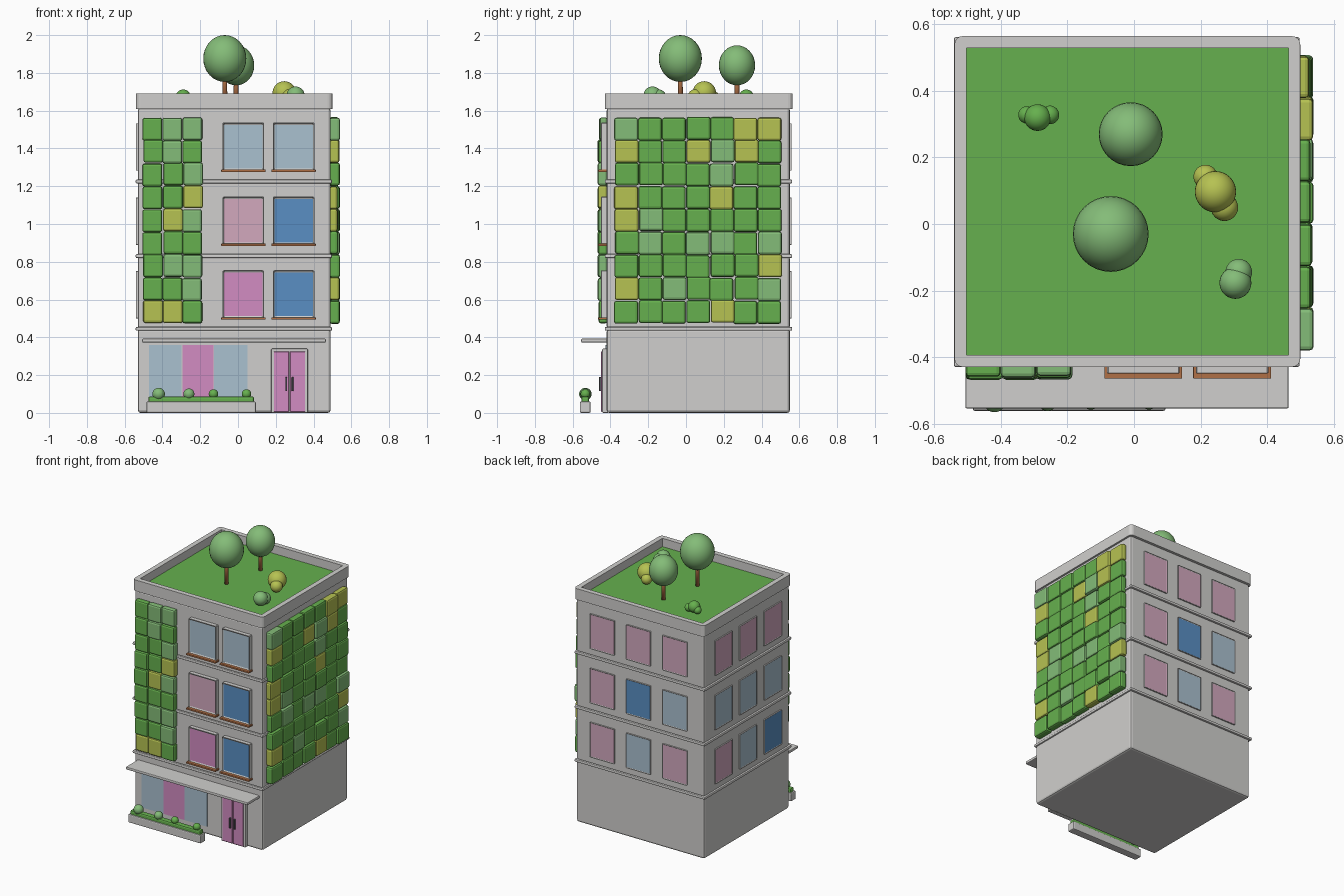
import bpy, bmesh, math, random
from mathutils import Matrix, Vector

random.seed(4)
if "Cube" in bpy.data.objects:
    bpy.data.objects.remove(bpy.data.objects["Cube"], do_unlink=True)


def material(name, r, g, b):
    # 8-bit screen colour to linear
    lin = [((c / 255 + 0.055) / 1.055) ** 2.4 for c in (r, g, b)] + [1]
    m = bpy.data.materials.new(name)
    m.use_nodes = True
    m.diffuse_color = lin
    m.node_tree.nodes["Principled BSDF"].inputs["Base Color"].default_value = lin
    return m


WALL = material("pale_grey_wall", 208, 207, 205)
DARK = material("dark_grey_metal", 90, 92, 96)
SKY = material("pale_blue_glass", 170, 193, 208)
PINK = material("pink", 210, 140, 194)
ROSE = material("pale_pink_glass", 210, 168, 190)
BLUE = material("blue_glass", 90, 143, 196)
GREEN = material("leaf_green", 102, 176, 78)
LIGHT = material("soft_green", 132, 188, 120)
YELLOW = material("yellow_green", 182, 194, 82)
WOOD = material("wood", 176, 112, 70)


def finish(name, bm, mats, bevel=0.0, segments=2, smooth=False):
    me = bpy.data.meshes.new(name)
    bm.to_mesh(me)
    bm.free()
    for m in mats:
        me.materials.append(m)
    ob = bpy.data.objects.new(name, me)
    bpy.context.collection.objects.link(ob)
    if smooth:
        me.shade_smooth()
    if bevel:
        mod = ob.modifiers.new("soft_edges", "BEVEL")
        mod.width, mod.segments, mod.limit_method = bevel, segments, "ANGLE"
    return ob


def box_mesh(x0, x1, y0, y1, z0, z1):
    bm = bmesh.new()
    size = Matrix.Diagonal((x1 - x0, y1 - y0, z1 - z0, 1))
    mid = Matrix.Translation(((x0 + x1) / 2, (y0 + y1) / 2, (z0 + z1) / 2))
    bmesh.ops.create_cube(bm, size=1, matrix=mid @ size)
    return bm


def box(name, x0, x1, y0, y1, z0, z1, mat, bevel=0.0, segments=2):
    return finish(name, box_mesh(x0, x1, y0, y1, z0, z1), [mat], bevel, segments)


def ball(name, x, y, z, r, mat, rz=None):
    bm = bmesh.new()
    bmesh.ops.create_uvsphere(bm, u_segments=32, v_segments=16, radius=1,
                              matrix=Matrix.Translation((x, y, z)) @ Matrix.Diagonal((r, r, rz or r, 1)))
    return finish(name, bm, [mat], smooth=True)


def window(name, x, y, turn, w, z0, h, depth, rim, glass):
    # Frame with a recessed pane, built facing -y and turned into place
    bm = box_mesh(-w / 2, w / 2, -depth, 0.01, 0, h)
    bm.faces.ensure_lookup_table()
    pane = min(bm.faces, key=lambda f: f.calc_center_median().y)
    bmesh.ops.inset_region(bm, faces=[pane], thickness=rim)
    pane.material_index = 1
    bmesh.ops.translate(bm, verts=pane.verts, vec=(0, depth * 0.4, 0))
    ob = finish(name, bm, [WALL, glass], depth * 0.12, 1)
    ob.location, ob.rotation_euler = (x, y, z0), (0, 0, turn)
    return ob


# Storeys and the ledges between them
L, R, F, B = -0.53, 0.49, -0.42, 0.55
levels = [0, 0.445, 0.83, 1.225, 1.615]
for i in range(4):
    box(f"storey_{i + 1}", L, R, F, B, levels[i], levels[i + 1], WALL, 0.014)
    if i:
        box(f"ledge_{i}", L - 0.012, R + 0.008, F - 0.01, B + 0.012,
            levels[i] - 0.01, levels[i] + 0.01, WALL, 0.006)

# Parapet with sunken lawn
bm = box_mesh(L - 0.01, R + 0.01, F - 0.01, B + 0.015, 1.61, 1.69)
uprights = [e for e in bm.edges if abs(e.verts[0].co.z - e.verts[1].co.z) > 0.01]
bmesh.ops.bevel(bm, geom=uprights, offset=0.025, segments=4, profile=0.5, affect="EDGES")
top = max(bm.faces, key=lambda f: f.calc_center_median().z)
bmesh.ops.inset_region(bm, faces=[top], thickness=0.036)
lawn = bmesh.ops.extrude_discrete_faces(bm, faces=[top])["faces"][0]
bmesh.ops.translate(bm, verts=lawn.verts, vec=(0, 0, -0.06))
lawn.material_index = 1
finish("parapet_and_lawn", bm, [WALL, GREEN], 0.005)

# Front windows with wooden sills, lowest row first
panes = {"s": SKY, "p": PINK, "r": ROSE, "b": BLUE}
sills = [0.5, 0.89, 1.282]
for z, row in zip(sills, ["pb", "rb", "ss"]):
    for x, key in zip((0.028, 0.295), row):
        window("front_window", x, F, 0, 0.218, z, 0.255, 0.032, 0.013, panes[key])
        box("window_sill", x - 0.117, x + 0.117, F - 0.045, F, z - 0.006, z + 0.006, WOOD, 0.002)

# Back and side windows, lowest row first
for z, back, side in zip(sills, ["rsr", "rbs", "rrr"], ["rsb", "sss", "rrr"]):
    for i in range(3):
        window("back_window", 0.28 - 0.29 * i, B, math.pi, 0.195, z, 0.25, 0.01, 0.006, panes[back[i]])
        window("side_window", L, 0.335 - 0.28 * i, -math.pi / 2, 0.195, z, 0.25, 0.01, 0.006, panes[side[i]])


# Planted wall panels: rows from the top, dot = leaf, l = soft, y = yellow
leaf = {".": GREEN, "l": LIGHT, "y": YELLOW}


def green_wall(name, rows, start, width, turn, origin):
    step_z = 1.09 / len(rows)
    for r, row in enumerate(rows):
        step = width / len(row)
        for c, key in enumerate(row):
            out = 0.036 + random.uniform(0, 0.014)
            wob = random.uniform(-0.004, 0.004)
            u, z = start + step * c + wob, 1.565 - step_z * (r + 1) + wob
            ob = box(name, u, u + step, -out, 0.004, z, z + step_z, leaf[key], 0.012, 2)
            ob.location, ob.rotation_euler = origin, (0, 0, turn)


green_wall("front_wall_panel",
           [".ll", ".l.", "..l", "..y", ".yl", "...", ".ll", "..l", "yy."],
           -0.503, 0.315, 0, (0, F, 0))
green_wall("right_wall_panel",
           ["l....yy", "y..yly.", "....l..", "y...y..", "yl.....",
            ".l.ll.l", "......y", "y.l...l", "....y.."],
           -0.378, 0.885, math.pi / 2, (R, 0, 0))

# Shopfront panes and canopy
for x0, x1, mat in ((-0.47, -0.298, SKY), (-0.295, -0.13, PINK), (-0.127, 0.05, SKY)):
    box("shop_pane", x0, x1, F - 0.006, F + 0.002, 0.06, 0.36, mat)
box("canopy", -0.507, 0.465, -0.555, F + 0.01, 0.373, 0.393, WALL, 0.005)

# Double door
box("door_frame", 0.175, 0.37, F - 0.024, F + 0.01, 0, 0.34, WALL, 0.006)
for side in (-1, 1):
    a, b = sorted((0.2725 + side * 0.003, 0.2725 + side * 0.083))
    box("door_leaf", a, b, F - 0.03, F, 0.006, 0.325, PINK, 0.002, 1)
    h = 0.2725 + side * 0.017
    box("door_handle", h - 0.005, h + 0.005, F - 0.04, F - 0.025, 0.115, 0.19, DARK, 0.002, 1)

# Front planter
box("planter", -0.485, 0.095, -0.562, -0.505, 0, 0.06, WALL, 0.007)
box("planter_hedge", -0.475, 0.085, -0.554, -0.513, 0.05, 0.087, GREEN, 0.01)
for x, r in ((-0.42, 0.033), (-0.26, 0.029), (-0.13, 0.025), (0.045, 0.025)):
    ball("planter_shrub", x, -0.533, 0.1, r, LIGHT if r > 0.028 else GREEN)

# Roof trees
for x, y, z, r, rz in ((-0.07, -0.03, 1.876, 0.114, 0.124), (-0.01, 0.27, 1.84, 0.096, 0.106)):
    bm = bmesh.new()
    bmesh.ops.create_cone(bm, cap_ends=True, segments=12, radius1=0.014, radius2=0.011, depth=z - 1.625,
                          matrix=Matrix.Translation((x, y, (z + 1.625) / 2)))
    finish("tree_trunk", bm, [WOOD], smooth=True)
    ball("tree_crown", x, y, z, r, LIGHT, rz)

# Roof bushes
for mat, blobs in (
        (GREEN, ((-0.29, 0.32, 0.04), (-0.322, 0.328, 0.026), (-0.253, 0.328, 0.028))),
        (YELLOW, ((0.245, 0.097, 0.062), (0.215, 0.142, 0.036), (0.272, 0.05, 0.041))),
        (LIGHT, ((0.305, -0.177, 0.048), (0.315, -0.145, 0.04)))):
    for x, y, r in blobs:
        ball("roof_bush", x, y, 1.632 + r, r, mat)
